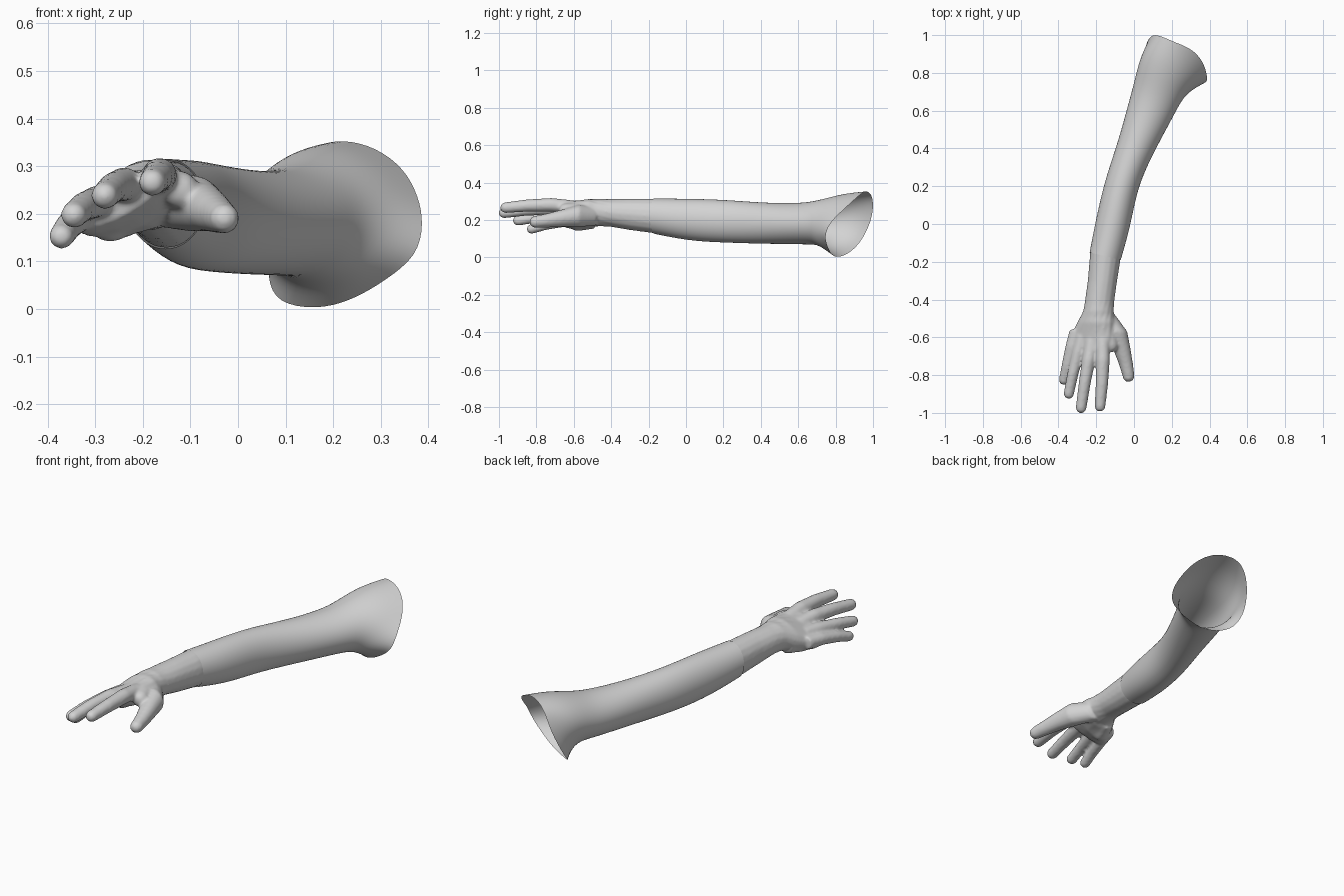
import bpy
import bmesh
import math

SIDES = 16

skin = bpy.data.materials.new("plain_grey")
skin.diffuse_color = (0.65, 0.65, 0.65, 1)


def ring(cx, cy, cz, w, h, roll=0, slant=0, tilt=0):
    """Oval cross-section facing -y, rolled about y and sheared along y."""
    pts = []
    r = math.radians(roll)
    for i in range(SIDES):
        a = 2 * math.pi * i / SIDES
        u, v = w * math.cos(a), h * math.sin(a)
        pts.append((cx + u * math.cos(r) - v * math.sin(r),
                    cy + slant * math.cos(a) + tilt * math.sin(a),
                    cz + u * math.sin(r) + v * math.cos(r)))
    return pts


def loft(bm, rings, caps=True):
    """Skin a list of rings that runs towards -y."""
    loops = [[bm.verts.new(p) for p in pts] for pts in rings]
    for a, b in zip(loops, loops[1:]):
        for i in range(SIDES):
            j = (i + 1) % SIDES
            bm.faces.new((a[i], a[j], b[j], b[i]))
    if caps:
        bm.faces.new(loops[0][::-1])
        bm.faces.new(loops[-1])


def digit(bm, path):
    """Finger from (x, y, z, radius) stations with a rounded tip."""
    rings = [ring(x, y, z, r, r) for x, y, z, r in path]
    x, y, z, r = path[-1]
    for d, s in ((0.5, 0.87), (0.8, 0.6), (0.97, 0.25)):
        rings.append(ring(x, y - d * r, z, s * r, s * r))
    loft(bm, rings)


def make_object(name, bm):
    mesh = bpy.data.meshes.new(name)
    bm.to_mesh(mesh)
    bm.free()
    for p in mesh.polygons:
        p.use_smooth = True
    mesh.materials.append(skin)
    ob = bpy.data.objects.new(name, mesh)
    bpy.context.collection.objects.link(ob)
    return ob


# Upper arm: open shell from the flared shoulder rim to the cuff
rim = [(.39, .765, .18), (.38, .82, .235), (.35, .885, .295), (.29, .935, .34),
       (.22, .96, .357), (.165, .985, .345), (.125, 1.0, .31), (.10, 1.0, .25),
       (.08, .985, .185), (.065, .955, .12), (.062, .92, .065), (.08, .86, .012),
       (.165, .80, -.002), (.24, .775, .018), (.31, .755, .06), (.378, .74, .112)]
# left x, left y, right x, right y, bottom z, top z, tilt
stations = [(.03, .88, .32, .725, .045, .347, .06),
            (.01, .80, .265, .67, .064, .322, .03),
            (-.01, .72, .227, .60, .067, .295, 0),
            (-.05, .57, .162, .48, .069, .291, 0),
            (-.092, .42, .087, .34, .071, .297, 0),
            (-.15, .25, .026, .20, .076, .309, 0),
            (-.187, .10, -.004, .06, .082, .315, 0),
            (-.212, -.02, -.03, -.06, .097, .316, 0),
            (-.237, -.15, -.068, -.19, .124, .318, 0)]
rings = [rim]
for xl, yl, xr, yr, z0, z1, t in stations:
    rings.append(ring((xl + xr) / 2, (yl + yr) / 2, (z0 + z1) / 2,
                      (xr - xl) / 2, (z1 - z0) / 2, 0, (yr - yl) / 2, t))
bm = bmesh.new()
loft(bm, rings, caps=False)
arm = make_object("upper_arm", bm)
sub = arm.modifiers.new("smooth_surface", 'SUBSURF')
sub.levels = sub.render_levels = 2

# Hand: wrist and palm
bm = bmesh.new()
loft(bm, [ring(-.150, -.14, .220, .081, .094, 0, -.02),
          ring(-.153, -.18, .222, .080, .092, 0, -.02),
          ring(-.167, -.30, .230, .078, .084),
          ring(-.181, -.40, .238, .078, .075),
          ring(-.188, -.46, .240, .082, .075, 10),
          ring(-.202, -.52, .236, .103, .072, 24),
          ring(-.225, -.60, .226, .125, .057, 28),
          ring(-.240, -.655, .228, .122, .044, 30, -.02),
          ring(-.240, -.685, .232, .110, .032, 30, -.025)])

# Fingers and thumb
digit(bm, [(-.165, -.61, .270, .036), (-.165, -.72, .281, .037),
           (-.170, -.85, .277, .033), (-.180, -.965, .266, .029)])
digit(bm, [(-.222, -.61, .252, .036), (-.240, -.72, .262, .036),
           (-.262, -.85, .255, .032), (-.280, -.973, .238, .029)])
digit(bm, [(-.272, -.59, .226, .036), (-.295, -.68, .226, .034),
           (-.325, -.80, .215, .030), (-.345, -.898, .197, .028)])
digit(bm, [(-.305, -.56, .200, .036), (-.332, -.65, .195, .032),
           (-.355, -.75, .175, .029), (-.371, -.825, .152, .027)])
digit(bm, [(-.150, -.48, .220, .050), (-.095, -.57, .222, .060),
           (-.065, -.66, .210, .047), (-.043, -.74, .198, .038),
           (-.029, -.805, .190, .032)])

# Web beside the thumb and heel of the palm
digit(bm, [(-.150, -.51, .250, .045), (-.122, -.64, .250, .040)])
digit(bm, [(-.235, -.49, .195, .042), (-.270, -.58, .185, .045)])

hand = make_object("hand", bm)
rem = hand.modifiers.new("blend_fingers", 'REMESH')
rem.mode = 'VOXEL'
rem.voxel_size = 0.007
rem.use_smooth_shade = True
smo = hand.modifiers.new("soften", 'SMOOTH')
smo.factor = 0.5
smo.iterations = 8
